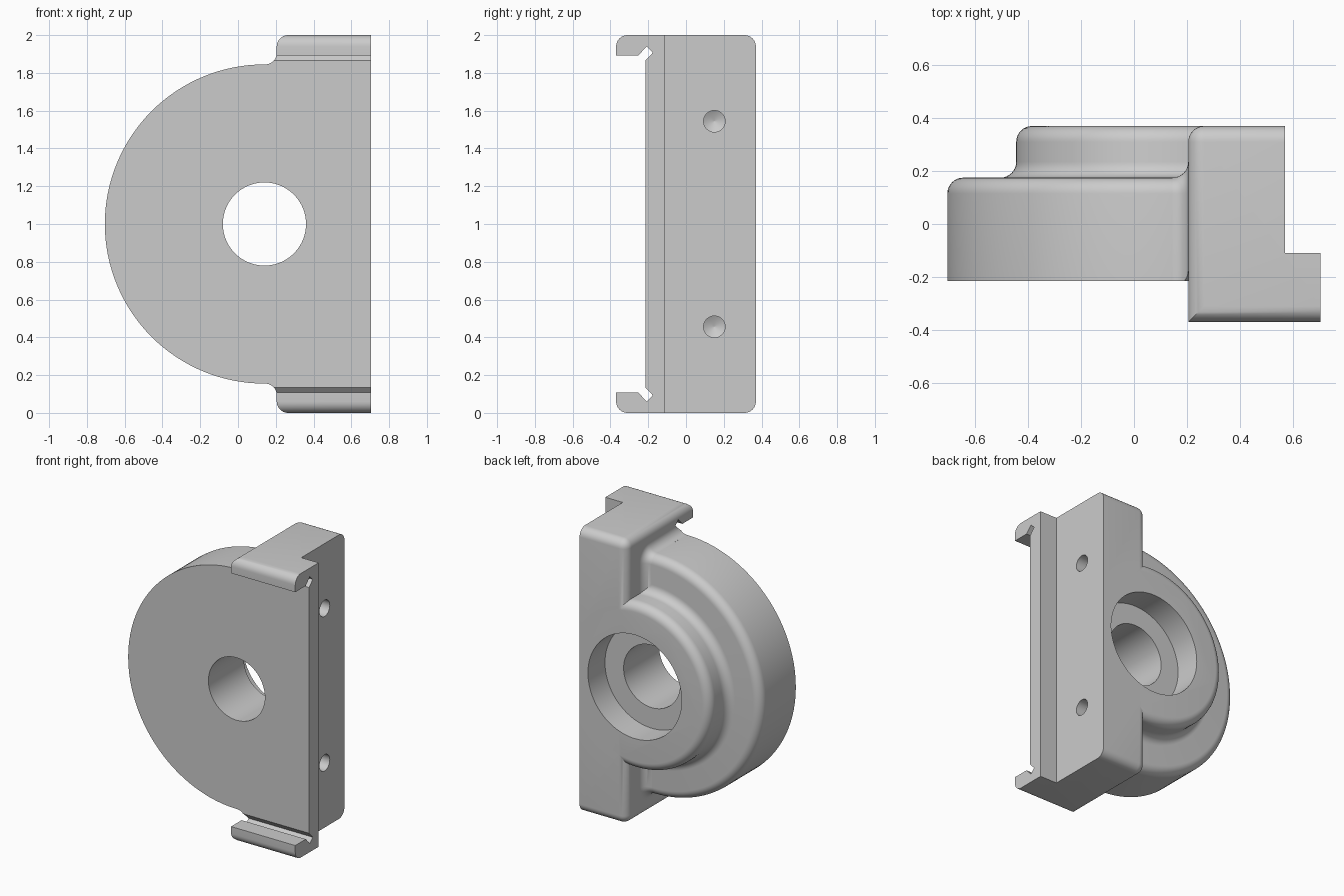
import bpy, bmesh
from math import sin, cos, pi, sqrt, radians

if "Cube" in bpy.data.objects:
    bpy.data.objects.remove(bpy.data.objects["Cube"])

CX, CZ, R = 0.14, 1.0, 0.06      # bore axis and common fillet radius
SEG = 128


def loft(name, rings):
    """Closed solid skinned through equal-length rings, capped at both ends."""
    bm = bmesh.new()
    rows = [[bm.verts.new(p) for p in ring] for ring in rings]
    n = len(rows[0])
    for a, b in zip(rows, rows[1:]):
        for i in range(n):
            j = (i + 1) % n
            bm.faces.new((a[i], a[j], b[j], b[i]))
    bm.faces.new(rows[0][::-1])
    bm.faces.new(rows[-1])
    bmesh.ops.recalc_face_normals(bm, faces=bm.faces[:])
    return finish(name, bm)


def finish(name, bm):
    me = bpy.data.meshes.new(name)
    bm.to_mesh(me)
    bm.free()
    ob = bpy.data.objects.new(name, me)
    bpy.context.collection.objects.link(ob)
    return ob


def arc(cx, cy, r, a0, a1, n=8):
    return [(cx + r * cos(radians(a0 + (a1 - a0) * i / n)),
             cy + r * sin(radians(a0 + (a1 - a0) * i / n))) for i in range(n + 1)]


def lathe_y(name, profile):
    """Turn (radius, y) points around the bore axis."""
    return loft(name, [[(CX + r * cos(2 * pi * i / SEG), y, CZ + r * sin(2 * pi * i / SEG))
                        for i in range(SEG)] for r, y in profile])


def boolean(target, tool, op):
    bpy.context.view_layer.objects.active = target
    mod = target.modifiers.new(op, 'BOOLEAN')
    mod.operation, mod.solver, mod.object = op, 'EXACT', tool
    bpy.ops.object.modifier_apply(modifier=mod.name)
    bpy.data.objects.remove(tool)


# mounting block: C-shaped side profile, outer edges rounded
profile = [(-.37, 0), (.37, 0), (.37, 2), (-.37, 2),
           (-.37, 1.892), (-.215, 1.892), (-.215, .108), (-.37, .108)]
body = loft("bearing_bracket", [[(x, y, z) for y, z in profile] for x in (.205, .8)])
bm = bmesh.new()
bm.from_mesh(body.data)


def rounded(e):
    a, b = (v.co for v in e.verts)
    near = lambda p, q: abs(p - q) < 1e-4
    left = near(a.x, .205) and near(b.x, .205)
    right = near(a.x, .8) and near(b.x, .8)
    cap = near(a.z, b.z) and (near(a.z, 0) or near(a.z, 2))
    rear = left and near(a.y, .37) and near(b.y, .37)
    return (cap and not right) or rear


bmesh.ops.bevel(bm, geom=[e for e in bm.edges if rounded(e)], offset=R,
                segments=8, profile=0.5, affect='EDGES')
bmesh.ops.recalc_face_normals(bm, faces=bm.faces[:])
bm.to_mesh(body.data)
bm.free()

# round disc with stepped, filleted boss on the back
disc = lathe_y("disc", [(.845, -.215)] + arc(.785, .115, R, 0, 90)
               + arc(.645, .235, R, 270, 180) + arc(.525, .31, R, 0, 90))

# concave blend between disc and block: disc section growing outwards
rings = []
for i in range(9):
    t = radians(90 * i / 8)
    x, d = .145 + R * sin(t), R * (1 - cos(t))
    corner = arc(.115, CZ + .785, R + d, 0, 90)
    ring = corner + [(-.215, CZ + .845 + d), (-.215, CZ - .845 - d)]
    ring += [(y, 2 * CZ - z) for y, z in corner[::-1]]
    rings.append([(x, y, z) for y, z in ring])
rings.append([(.3, y, z) for _, y, z in rings[-1]])
blend = loft("blend", rings)

boolean(body, disc, 'UNION')
boolean(body, blend, 'UNION')

# rear step and right end trim
step = [(.57, 1), (.57, -.11), (.705, -.11), (.705, -1), (1.3, -1), (1.3, 1)]
boolean(body, loft("step_cutter", [[(x, y, z) for x, y in step] for z in (-1, 3)]), 'DIFFERENCE')

# bore with counterbore from the back
boolean(body, lathe_y("bore_cutter", [(.22, -1), (.22, .18), (.365, .18), (.365, 1)]), 'DIFFERENCE')

# corner relief slots and blind drilled holes, mirrored top and bottom
slot = [(-.29, 1.852), (-.208, 1.94), (-.175, 1.908), (-.257, 1.82)]
for s in (1, -1):
    cut = loft("slot_cutter", [[(x, y, CZ + s * (z - CZ)) for y, z in slot] for x in (0, 1)])
    boolean(body, cut, 'DIFFERENCE')
    drill = [(1, .057), (.3, .057), (.27, .001)]
    cut = loft("drill_cutter", [[(x, .15 + r * cos(2 * pi * i / 32),
                                  CZ + s * .544 + r * sin(2 * pi * i / 32))
                                 for i in range(32)] for x, r in drill])
    boolean(body, cut, 'DIFFERENCE')

bpy.ops.object.select_all(action='DESELECT')
body.select_set(True)
bpy.context.view_layer.objects.active = body
bpy.ops.object.shade_smooth_by_angle(angle=radians(30))
